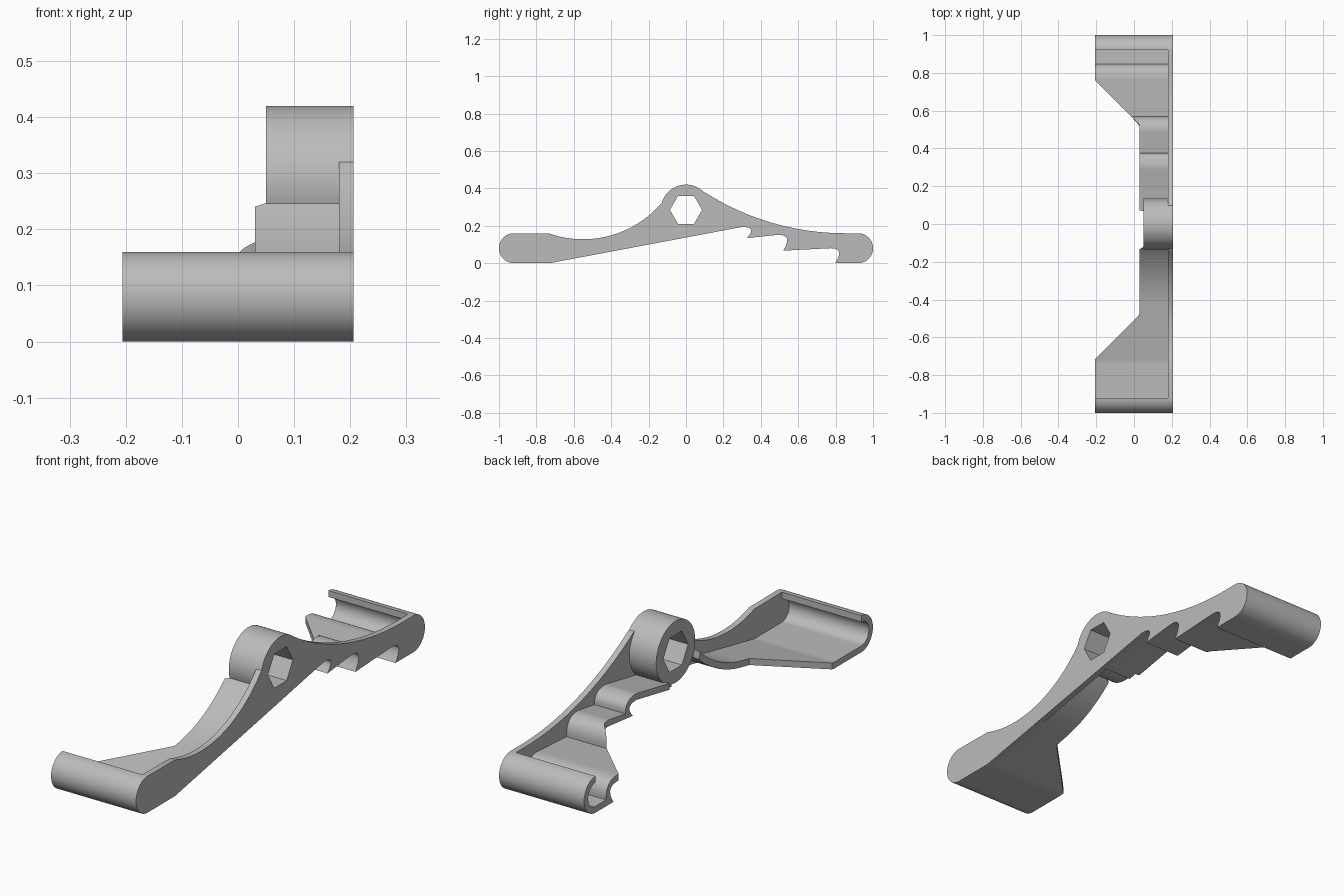
import bpy, bmesh, math
from mathutils import Vector

if "Cube" in bpy.data.objects:
    bpy.data.objects.remove(bpy.data.objects["Cube"], do_unlink=True)

RIGHT, LEFT, PLATE_IN = -0.206, 0.206, 0.18
T = 0.028                      # shell thickness
END_Y, END_R = 0.92, 0.08      # rounded ends
HUB_Z, HUB_R = 0.285, 0.135

gray = bpy.data.materials.new("light_gray")
gray.use_nodes = True
gray.diffuse_color = (0.5, 0.5, 0.5, 1)
gray.node_tree.nodes["Principled BSDF"].inputs["Base Color"].default_value = (0.5, 0.5, 0.5, 1)


def finish(name, bm):
    bmesh.ops.recalc_face_normals(bm, faces=bm.faces)
    mesh = bpy.data.meshes.new(name)
    bm.to_mesh(mesh)
    bm.free()
    obj = bpy.data.objects.new(name, mesh)
    bpy.context.collection.objects.link(obj)
    mesh.materials.append(gray)
    return obj


def prism(name, outline, x0, x1):
    bm = bmesh.new()
    face = bm.faces.new([bm.verts.new((x0, y, z)) for y, z in outline])
    out = bmesh.ops.extrude_face_region(bm, geom=[face])
    moved = [v for v in out["geom"] if isinstance(v, bmesh.types.BMVert)]
    bmesh.ops.translate(bm, verts=moved, vec=(x1 - x0, 0, 0))
    return finish(name, bm)


def arc(cy, cz, r, a0, a1, n):
    angles = [math.radians(a0 + (a1 - a0) * i / n) for i in range(n + 1)]
    return [Vector((cy + r * math.cos(a), cz + r * math.sin(a))) for a in angles]


def bezier(p0, p1, p2, n=10):
    p0, p1, p2 = Vector(p0), Vector(p1), Vector(p2)
    ts = [i / n for i in range(n + 1)]
    return [p0 * (1 - t) ** 2 + p1 * 2 * t * (1 - t) + p2 * t * t for t in ts]


def slice_arc(cy, cz, r, y0, y1, n):
    # Lower part of a large circle, sampled along y
    ys = [y0 + (y1 - y0) * i / n for i in range(n + 1)]
    return [Vector((y, cz - math.sqrt(r * r - (y - cy) ** 2))) for y in ys]


def tooth(a, b, h):
    # Hooked step: pairs of lower and upper points, from the top down
    low = bezier((a, b), (a + 0.055, b + h), (a - 0.025, b + h))
    top = bezier((a + 0.05, b + T), (a + 0.055, b + h + T), (a - 0.025, b + h + T))
    return list(zip(low, top))[::-1]


def edge_x(y):
    # Plan outline of the free edge
    if abs(y) < 0.2:
        inner = 0.07 if y > 0 else 0.13
        return 0.03 if abs(y) >= inner else 0.05
    wide, narrow = (0.715, 0.48) if y < 0 else (0.76, 0.525)
    f = min(max((abs(y) - narrow) / (wide - narrow), 0), 1)
    return 0.03 + (RIGHT - 0.03) * f


def shell(name, sections):
    # Thick ribbon through paired points, trimmed by the plan outline
    dense = [sections[0]]
    for (a0, b0), (a1, b1) in zip(sections, sections[1:]):
        n = max(1, math.ceil((a1 - a0).length / 0.015))
        dense += [(a0.lerp(a1, i / n), b0.lerp(b1, i / n)) for i in range(1, n + 1)]
    bm = bmesh.new()
    rings = []
    for a, b in dense:
        rings.append([bm.verts.new(c) for c in (
            (edge_x(a.x), a.x, a.y), (PLATE_IN + 0.005, a.x, a.y),
            (PLATE_IN + 0.005, b.x, b.y), (edge_x(b.x), b.x, b.y))])
    for r, s in zip(rings, rings[1:]):
        for i in range(4):
            j = (i + 1) % 4
            bm.faces.new((r[i], r[j], s[j], s[i]))
    bm.faces.new(rings[0])
    bm.faces.new(rings[-1])
    return finish(name, bm)


def pair(y, z):
    return Vector((y, z)), Vector((y, z + T))


# Shared curves
front_out = arc(-END_Y, END_R, END_R, 90, 270, 24)
front_in = arc(-END_Y, END_R, END_R - T, 90, 270, 24)
back_out = arc(END_Y, END_R, END_R, -90, 90, 24)
back_in = arc(END_Y, END_R, END_R - T, -90, 90, 24)
teeth = tooth(0.326, 0.134, 0.06) + tooth(0.519, 0.067, 0.085) + tooth(0.797, 0, 0.08)

# Front wing: rounded lip, flat floor, ramp, then sweep up to the hub
sweep = zip(slice_arc(-0.55, 0.678, 0.603 + T, -0.435, -0.105, 24),
            slice_arc(-0.55, 0.678, 0.603, -0.44, -0.115, 24))
front_wing = shell("front_wing", list(zip(front_out, front_in)) + [pair(-0.73, 0)] + list(sweep))

# Back wing: three hooked steps ending in a rounded lip
back_wing = shell("back_wing", [pair(0.03, 0.143), pair(0.069, 0.15), pair(0.071, 0.151)]
                  + teeth + list(zip(back_out, back_in)))

# Side plate: full silhouette
outline = front_out + [Vector((-0.73, 0))] + [low for low, top in teeth] + back_out
outline += [Vector((y, z + 0.0)) for y, z in slice_arc(0.85, 1.55, 1.39, 0.85, 0.105, 24)]
outline += arc(0, HUB_Z, HUB_R, 43, 165, 24)
outline += slice_arc(-0.55, 0.678, 0.55, -0.135, -0.73, 28)
side_plate = prism("side_plate", outline, PLATE_IN, LEFT)

# Hub with hexagonal bore
hub = prism("hub", arc(0, HUB_Z, HUB_R, 0, 354.375, 63), 0.05, PLATE_IN + 0.01)
cutter = prism("hex_cutter", arc(0, HUB_Z, 0.086, 0, 300, 5), -0.1, 0.4)
cutter.hide_render = True
cutter.hide_viewport = False

for obj in (side_plate, hub):
    bpy.context.view_layer.objects.active = obj
    mod = obj.modifiers.new("bore", "BOOLEAN")
    mod.operation, mod.object, mod.solver = "DIFFERENCE", cutter, "EXACT"
    bpy.ops.object.modifier_apply(modifier=mod.name)
bpy.data.objects.remove(cutter, do_unlink=True)

# Smooth the curved surfaces, keep the edges crisp
bpy.ops.object.select_all(action="DESELECT")
for obj in (front_wing, back_wing, side_plate, hub):
    obj.select_set(True)
bpy.context.view_layer.objects.active = hub
bpy.ops.object.shade_smooth_by_angle(angle=math.radians(30))
